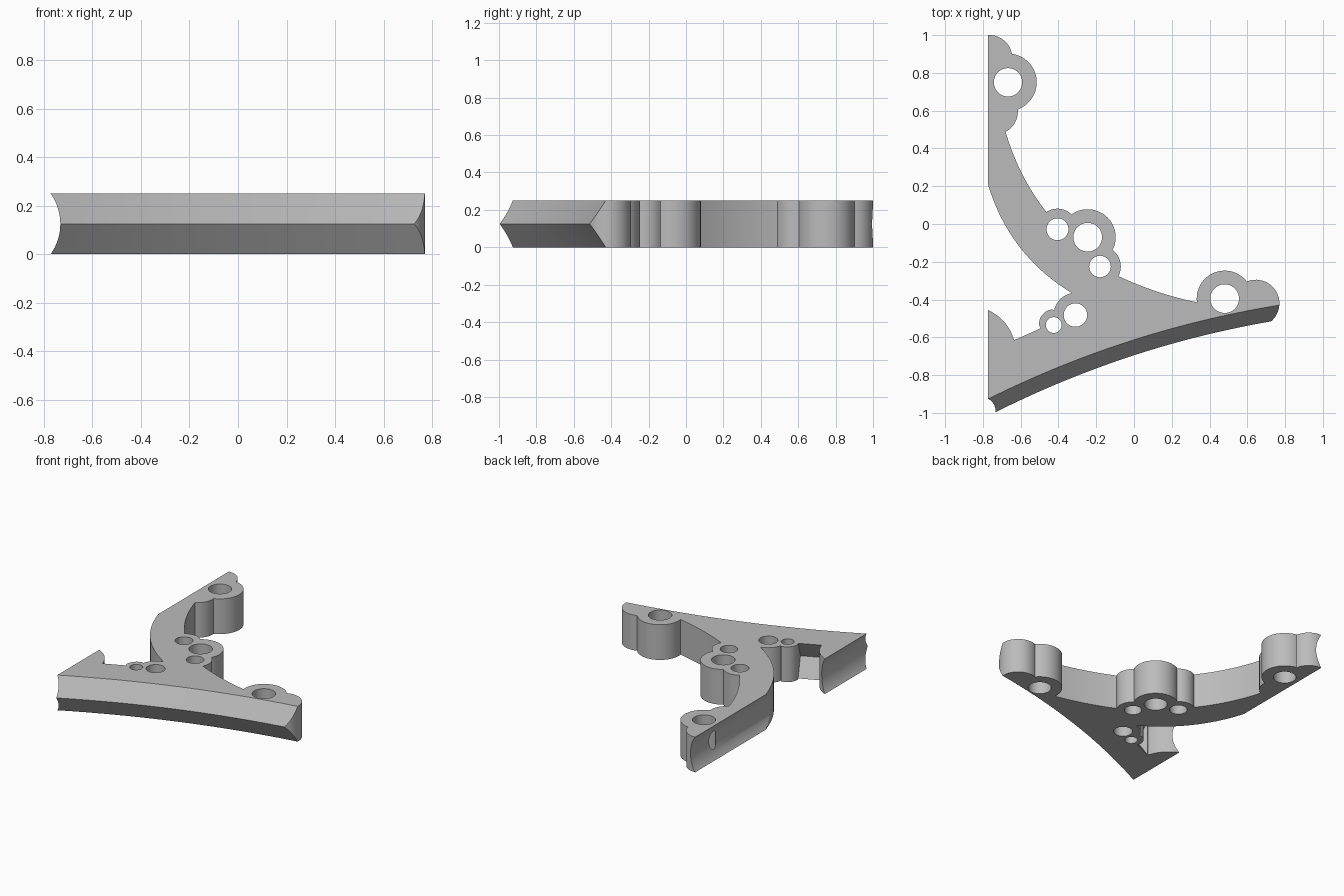
import bpy, bmesh, math
from mathutils import Vector

cube = bpy.data.objects.get("Cube")
if cube:
    bpy.data.objects.remove(cube)

H = 0.25          # plate thickness
MID = H / 2

grey = bpy.data.materials.new("plain_grey")
grey.use_nodes = True
grey.diffuse_color = (0.5, 0.5, 0.5, 1)
grey.node_tree.nodes["Principled BSDF"].inputs["Base Color"].default_value = (0.5, 0.5, 0.5, 1)


def loft(name, rings):
    """Closed solid skinned through equal-length rings of 3D points."""
    bm = bmesh.new()
    loops = [[bm.verts.new(p) for p in ring] for ring in rings]
    for a, b in zip(loops, loops[1:]):
        for i in range(len(a)):
            j = (i + 1) % len(a)
            bm.faces.new((a[i], a[j], b[j], b[i]))
    bm.faces.new(loops[0])
    bm.faces.new(loops[-1])
    bmesh.ops.recalc_face_normals(bm, faces=bm.faces)
    mesh = bpy.data.meshes.new(name)
    bm.to_mesh(mesh)
    bm.free()
    mesh.materials.append(grey)
    obj = bpy.data.objects.new(name, mesh)
    bpy.context.collection.objects.link(obj)
    return obj


def sweep(a, b, c, n=32, start=0.0, end=1.0):
    """Smooth curve from a through b to c, optionally run past its ends."""
    a, b, c = Vector(a), Vector(b), Vector(c)
    m = (b - a).length / ((b - a).length + (c - b).length)
    pts = []
    for i in range(n + 1):
        t = start + (end - start) * i / n
        pts.append(a * (t - m) * (t - 1) / m + b * t * (t - 1) / (m * (m - 1))
                   + c * t * (t - m) / (1 - m))
    return pts


def lobe(centre, r, p, q, n=32):
    """Counter-clockwise round lobe between the directions of p and q."""
    cx, cy = centre
    a = math.atan2(p[1] - cy, p[0] - cx)
    b = math.atan2(q[1] - cy, q[0] - cx)
    while b <= a:
        b += math.tau
    return [Vector((cx + r * math.cos(a + (b - a) * i / n),
                    cy + r * math.sin(a + (b - a) * i / n))) for i in range(n + 1)]


def circle(r, n=48):
    return [(r * math.cos(math.tau * i / n), r * math.sin(math.tau * i / n)) for i in range(n)]


# Plan outline, counter-clockwise from the front left
foot, waist, crook = (0.335, -0.415), (-0.085, -0.275), (-0.465, 0.065)
outline = sweep((-0.85, -1.10), (0, -0.735), (0.655, -0.565))
outline += lobe((0.645, -0.42), 0.125, (0.66, -0.56), (0.595, -0.30))
outline += lobe((0.48, -0.395), 0.148, (0.595, -0.30), foot)
outline += sweep(foot, (0.135, -0.362), waist)[1:-1]
outline += lobe((-0.18, -0.225), 0.11, waist, (-0.105, -0.14))
outline += lobe((-0.245, -0.07), 0.148, (-0.105, -0.14), (-0.325, 0.055))
outline += lobe((-0.405, -0.025), 0.106, (-0.325, 0.055), crook)
outline += sweep(crook, (-0.592, 0.265), (-0.68, 0.49))[1:-1]
outline += lobe((-0.735, 0.595), 0.12, (-0.68, 0.49), (-0.615, 0.605))
outline += lobe((-0.667, 0.75), 0.152, (-0.615, 0.605), (-0.645, 0.90))
outline += lobe((-0.765, 0.88), 0.12, (-0.645, 0.90), (-0.765, 1.0))
outline += [Vector((-0.85, 1.0)), Vector((-0.85, 0.40))]
outline += sweep((-0.77, 0.2), (-0.595, -0.135), (-0.33, -0.365))[:-1]
outline += lobe((-0.31, -0.48), 0.115, (-0.33, -0.365), (-0.425, -0.46))
outline += lobe((-0.425, -0.53), 0.078, (-0.43, -0.46), (-0.5, -0.555))
outline += sweep((-0.635, -0.615), (-0.69, -0.515), (-0.77, -0.457))
outline += [Vector((-0.85, -0.42))]

# Drop near-coincident points where arcs meet
clean = []
for p in outline:
    if not clean or (p - clean[-1]).length > 0.003:
        clean.append(p)

plate = loft("bracket_plate", [[(p.x, p.y, z) for p in clean] for z in (0, H)])

cutters = []

# Bolt holes
holes = [(-0.667, 0.75, 0.075), (-0.405, -0.028, 0.058), (-0.245, -0.07, 0.076),
         (-0.18, -0.225, 0.057), (0.48, -0.395, 0.076), (-0.31, -0.482, 0.062),
         (-0.425, -0.535, 0.042)]
for x, y, r in holes:
    cutters.append(loft("hole_cutter", [[(x + u, y + v, z) for u, v in circle(r)]
                                        for z in (-0.1, H + 0.1)]))

# Round channel along the flat left-hand side
sag = 0.04
R = (MID ** 2 + sag ** 2) / (2 * sag)
cutters.append(loft("channel_cutter", [[(-0.772 + sag - R + u, y, MID + v) for u, v in circle(R, 96)]
                                       for y in (-1.3, 1.2)]))

# V-shaped front edge
ridge = sweep((-0.73, -0.995), (0, -0.695), (0.70, -0.52), 40, -0.12, 1.15)
rim = sweep((-0.77, -0.925), (0, -0.613), (0.765, -0.43), 40, -0.12, 1.15)
rings = []
for r, t in zip(ridge, rim):
    b = r + (t - r) * 1.4
    rings.append([(r.x, r.y, MID), (b.x, b.y, MID + MID * 1.4), (r.x, r.y - 0.2, MID + MID * 1.4),
                  (r.x, r.y - 0.2, MID - MID * 1.4), (b.x, b.y, MID - MID * 1.4)])
cutters.append(loft("front_edge_cutter", rings))

# V-shaped notch in the short inner edge
inward = Vector((0.41, -0.91))
rings = []
for p in (Vector((-0.632, -0.614)), Vector((-0.495, -0.552))):
    a, b = p + inward * 0.08, p - inward * 0.02
    rings.append([(a.x, a.y, MID), (b.x, b.y, MID * 2.25), (b.x, b.y, -MID * 0.25)])
cutters.append(loft("notch_cutter", rings))

for c in cutters:
    mod = plate.modifiers.new(c.name, 'BOOLEAN')
    mod.operation = 'DIFFERENCE'
    mod.solver = 'EXACT'
    mod.object = c

# Bake the cuts and remove the helpers
bpy.context.view_layer.update()
result = bpy.data.meshes.new_from_object(plate.evaluated_get(bpy.context.evaluated_depsgraph_get()))
plate.modifiers.clear()
plate.data = result
for c in cutters:
    bpy.data.objects.remove(c)

bpy.ops.object.select_all(action='DESELECT')
plate.select_set(True)
bpy.context.view_layer.objects.active = plate
bpy.ops.object.shade_smooth_by_angle(angle=math.radians(25))
